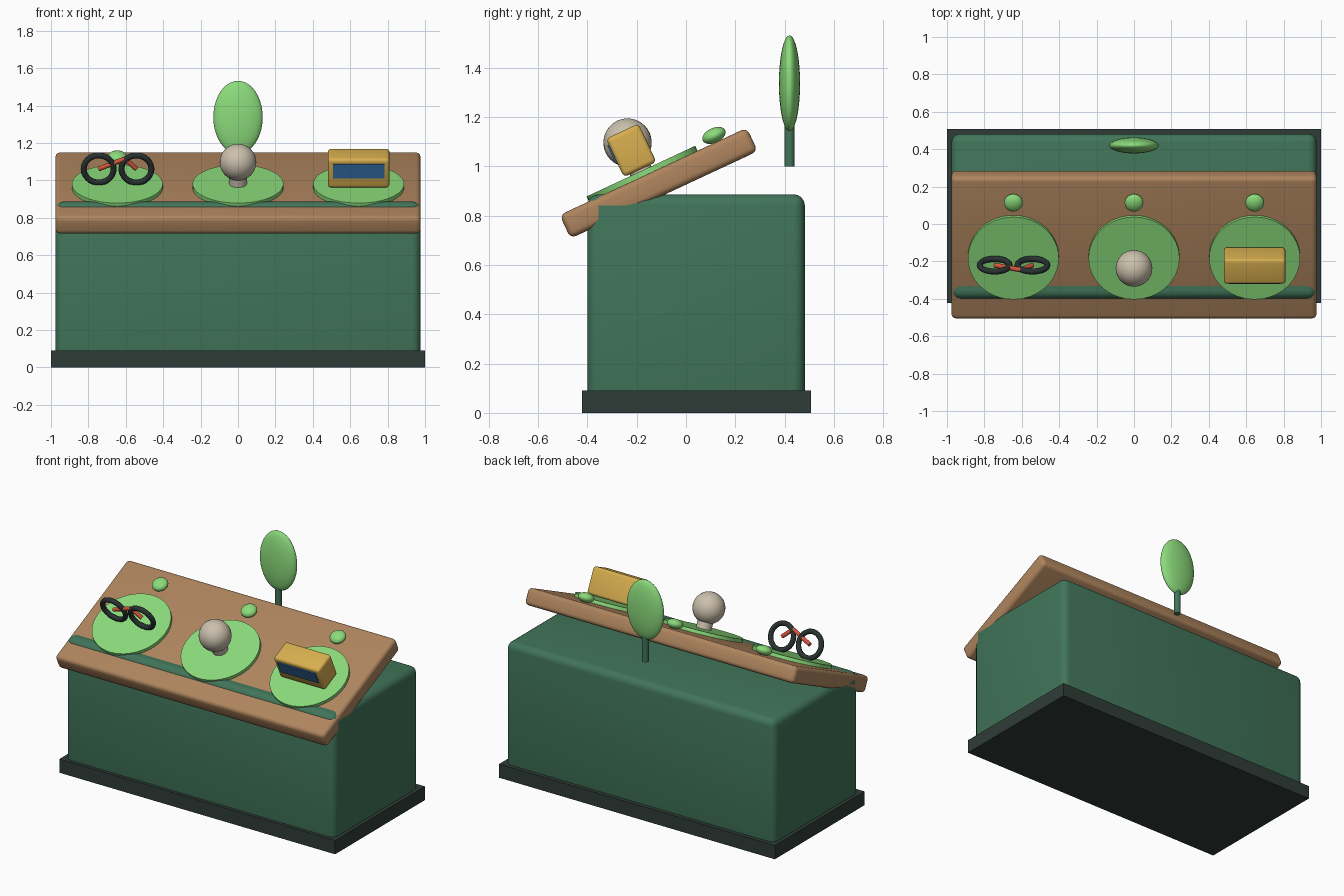
import bpy
from math import radians
from mathutils import Matrix, Vector

if "Cube" in bpy.data.objects:
    bpy.data.objects.remove(bpy.data.objects["Cube"], do_unlink=True)


def material(name, r, g, b):
    m = bpy.data.materials.new(name)
    m.use_nodes = True
    m.diffuse_color = (r, g, b, 1)
    m.node_tree.nodes["Principled BSDF"].inputs["Base Color"].default_value = (r, g, b, 1)
    return m


GREEN = material("deep green", 0.052, 0.175, 0.1)
CHARCOAL = material("charcoal green", 0.028, 0.045, 0.038)
WOOD = material("warm wood", 0.43, 0.235, 0.112)
LEAF = material("leaf green", 0.26, 0.71, 0.2)
STONE = material("pale stone", 0.6, 0.53, 0.42)
GOLD = material("gold", 0.69, 0.43, 0.08)
BLUE = material("window blue", 0.035, 0.15, 0.38)
RUBBER = material("dark rubber", 0.022, 0.033, 0.031)
RED = material("red", 0.65, 0.09, 0.045)

# Local frame of the sloping desk: origin at the middle of its top surface
DESK = Matrix.Translation((0, -0.133, 0.98)) @ Matrix.Rotation(radians(25), 4, "X")
WORLD = Matrix.Identity(4)


def finish(name, mat, frame, smooth=True):
    """Name and colour the new object, and move it into its frame."""
    ob = bpy.context.object
    ob.name = ob.data.name = name
    ob.data.materials.append(mat)
    if smooth:
        bpy.ops.object.shade_smooth_by_angle(angle=radians(35))
    bpy.context.view_layer.update()
    ob.matrix_world = frame @ ob.matrix_world
    return ob


def box(name, mat, centre, size, bevel=0, frame=WORLD):
    bpy.ops.mesh.primitive_cube_add(size=1)
    ob = bpy.context.object
    ob.data.transform(Matrix.Diagonal((*size, 1)))
    ob.location = centre
    if bevel:
        mod = ob.modifiers.new("rounded edges", "BEVEL")
        mod.width = bevel
        mod.segments = 4
        bpy.ops.object.modifier_apply(modifier=mod.name)
    return finish(name, mat, frame, bevel > 0)


def ball(name, mat, centre, radii, frame=WORLD):
    bpy.ops.mesh.primitive_uv_sphere_add(segments=32, ring_count=20, radius=1)
    ob = bpy.context.object
    ob.data.transform(Matrix.Diagonal((*radii, 1)))
    ob.location = centre
    finish(name, mat, frame)
    ob.data.shade_smooth()


def rod(name, mat, start, end, radius, frame=WORLD, sides=24):
    start, end = Vector(start), Vector(end)
    along = end - start
    bpy.ops.mesh.primitive_cylinder_add(
        vertices=sides, radius=radius, depth=along.length,
        location=(start + end) / 2, rotation=along.to_track_quat("Z", "Y").to_euler())
    finish(name, mat, frame)


# Cabinet, plinth and sloping desk; the cabinet edge breaks through the desk
box("plinth", CHARCOAL, (0, 0.043, 0.045), (2, 0.93, 0.09))
box("cabinet", GREEN, (0, 0.041, 0.446), (1.952, 0.882, 0.882), 0.045)
box("sloping_desk", WOOD, (0, 0, -0.0525), (1.952, 0.838, 0.105), 0.025, DESK)

# Three display discs, each with a button behind it
ROW = -0.045
SPACING = 0.645
for side, label in ((-1, "right"), (0, "middle"), (1, "left")):
    x = side * SPACING
    rod(label + "_disc", LEAF, (x, ROW, -0.01), (x, ROW, 0.022), 0.243, DESK, 48)
    ball(label + "_button", LEAF, (x, 0.285, 0.028), (0.05, 0.05, 0.03), DESK)

# Stone ball on a short stem
rod("ball_stem", STONE, (0, ROW, 0.015), (0, ROW, 0.09), 0.047, DESK)
ball("stone_ball", STONE, (0, ROW, 0.15), (0.098, 0.098, 0.098), DESK)

# Gold box with a blue window
box("gold_box", GOLD, (SPACING, ROW, 0.115), (0.33, 0.146, 0.172), 0.018, DESK)
box("box_window", BLUE, (SPACING, ROW - 0.075, 0.133), (0.275, 0.009, 0.083), 0, DESK)

# Small bicycle: two tyres and a bent frame
REAR, FRONT, HUB = -0.745, -0.543, 0.11
for label, x in (("rear", REAR), ("front", FRONT)):
    bpy.ops.mesh.primitive_torus_add(
        major_radius=0.08, minor_radius=0.016, major_segments=32, minor_segments=12,
        location=(x, ROW, HUB), rotation=(radians(90), 0, 0))
    finish(label + "_tyre", RUBBER, DESK).data.shade_smooth()
PEAK = (-0.605, ROW, 0.17)
rod("rear_frame_bar", RED, (REAR, ROW, HUB), PEAK, 0.013, DESK, 12)
rod("front_frame_bar", RED, (FRONT, ROW, HUB), PEAK, 0.013, DESK, 12)

# Flat tree behind the desk
rod("tree_trunk", GREEN, (0, 0.42, 1), (0, 0.42, 1.22), 0.021)
ball("tree_crown", LEAF, (0, 0.42, 1.337), (0.132, 0.043, 0.195))
